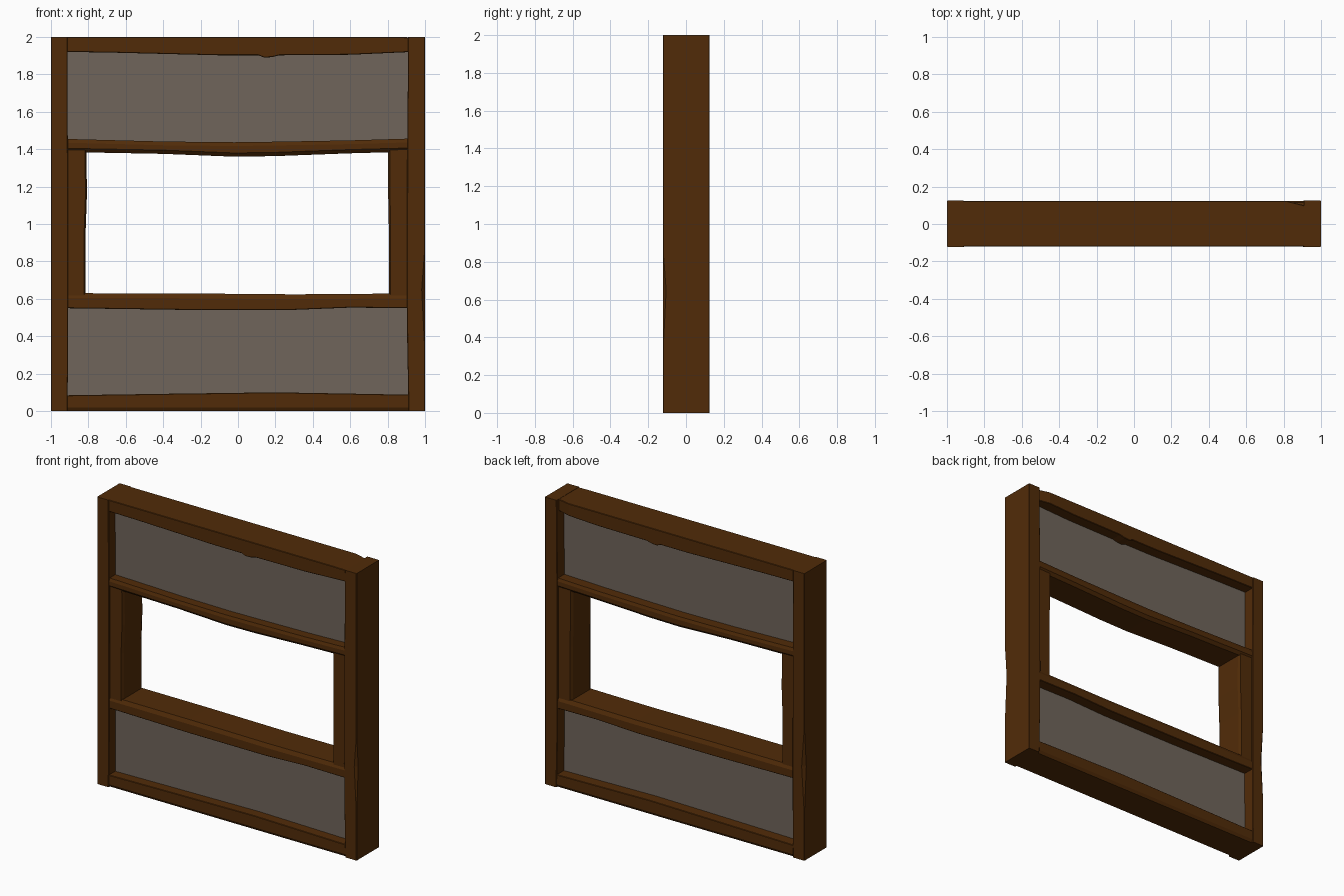
import bpy, bmesh

if "Cube" in bpy.data.objects:
    bpy.data.objects.remove(bpy.data.objects["Cube"])


def material(name, rgb):
    m = bpy.data.materials.new(name)
    m.diffuse_color = (*rgb, 1)
    m.use_nodes = True
    m.node_tree.nodes["Principled BSDF"].inputs["Base Color"].default_value = m.diffuse_color
    return m


WOOD = material("dark_wood", (0.083, 0.0245, 0.0025))
PLASTER = material("grey_plaster", (0.16, 0.13, 0.104))


def timber(name, axis, stations, cham_lo=(0.003, 0.003), cham_hi=(0.003, 0.003), mat=WOOD):
    """Hand-hewn beam: eight-sided sections lofted along x or z.
    Station: (position, low edge, high edge, front y, back y, optional nicks
    on the front-high and back-low corners).
    Chamfers: (size across the edge, size in depth)."""
    bm = bmesh.new()
    rings = []
    (cl, dl), (ch, dh) = cham_lo, cham_hi
    for t, lo, hi, f, b, *nick in stations:
        nf, nb = nick or (0, 0)
        sec = [(f + dl, lo), (b - dl - nb, lo), (b, lo + cl + nb), (b, hi - ch),
               (b - dh, hi), (f + dh + nf, hi), (f, hi - ch - nf), (f, lo + cl)]
        rings.append([bm.verts.new((t, y, w) if axis == "x" else (w, y, t)) for y, w in sec])
    for r, s in zip(rings, rings[1:]):
        for i in range(8):
            j = (i + 1) % 8
            bm.faces.new((r[i], r[j], s[j], s[i]))
    bm.faces.new(rings[0])
    bm.faces.new(rings[-1][::-1])
    bmesh.ops.recalc_face_normals(bm, faces=bm.faces)
    me = bpy.data.meshes.new(name)
    bm.to_mesh(me)
    bm.free()
    me.materials.append(mat)
    ob = bpy.data.objects.new(name, me)
    bpy.context.collection.objects.link(ob)
    return ob


# Outer posts, full height and full depth, with a worn corner each
timber("left_post", "z", [
    (0, -1, -0.912, -.123, .125), (0.35, -1, -0.908, -.123, .125),
    (0.65, -1, -0.908, -.123, .125, 0, 0.018), (0.9, -1, -0.908, -.123, .125),
    (1.4, -1, -0.91, -.123, .125), (2, -1, -0.912, -.123, .125)])
timber("right_post", "z", [
    (0, 0.912, 1, -.123, .125), (0.35, 0.905, 1, -.123, .125),
    (0.65, 0.903, 1, -.123, .125, 0.015, 0), (0.85, 0.904, 1, -.123, .125),
    (1.4, 0.905, 1, -.123, .125), (2, 0.91, 1, -.123, .125)])

# Top and bottom rails, slightly bowed on the inner edge
F, B = -0.12, 0.122
timber("top_rail", "x", [
    (-0.93, 1.92, 2, F, B), (-0.7, 1.917, 2, F, B), (-0.1, 1.902, 2, F, B),
    (0.11, 1.902, 2, F, B), (0.14, 1.89, 2, F, B), (0.18, 1.892, 2, F, B),
    (0.22, 1.902, 2, F, B), (0.6, 1.905, 2, F, B), (0.82, 1.915, 2, F, B),
    (0.93, 1.92, 1.998, F, 0.095)])
timber("bottom_rail", "x", [
    (-0.93, 0, 0.084, F, B), (-0.4, 0, 0.092, F, B), (0.2, 0, 0.1, F, B),
    (0.6, 0, 0.093, F, B), (0.93, 0, 0.087, F, B)], cham_lo=(0.02, 0.012))

# Rails above and below the opening, chamfered towards it
timber("window_head", "x", [
    (-0.93, 1.385, 1.455, F, B), (-0.4, 1.375, 1.441, F, B),
    (-0.02, 1.36, 1.437, F, B), (0.2, 1.363, 1.44, F, B),
    (0.6, 1.378, 1.447, F, B), (0.93, 1.387, 1.457, F, B)],
    cham_lo=(0.02, 0.02), cham_hi=(0.02, 0.008))
timber("window_sill", "x", [
    (-0.93, 0.55, 0.63, F, B), (-0.3, 0.541, 0.629, F, B),
    (0.3, 0.541, 0.624, F, B), (0.6, 0.553, 0.626, F, B),
    (0.93, 0.55, 0.629, F, B)], cham_hi=(0.026, 0.014))

# Jambs at the sides of the opening
J = 0.112
timber("left_jamb", "z", [
    (0.59, -0.93, -0.815, -J, J), (0.95, -0.93, -0.815, -J, J),
    (1.15, -0.93, -0.808, -J, J), (1.42, -0.93, -0.81, -J, J)],
    cham_hi=(0.008, 0.02))
timber("right_jamb", "z", [
    (0.59, 0.806, 0.93, -J, J), (1.0, 0.806, 0.93, -J, J),
    (1.15, 0.803, 0.93, -J, J), (1.42, 0.803, 0.93, -J, J)],
    cham_lo=(0.01, 0.02))

# Deeply recessed plaster panels
for name, lo, hi in (("lower_panel", 0.05, 0.58), ("upper_panel", 1.42, 1.95)):
    timber(name, "x", [(-0.94, lo, hi, -0.05, 0.045), (0.94, lo, hi, -0.05, 0.045)], mat=PLASTER)
